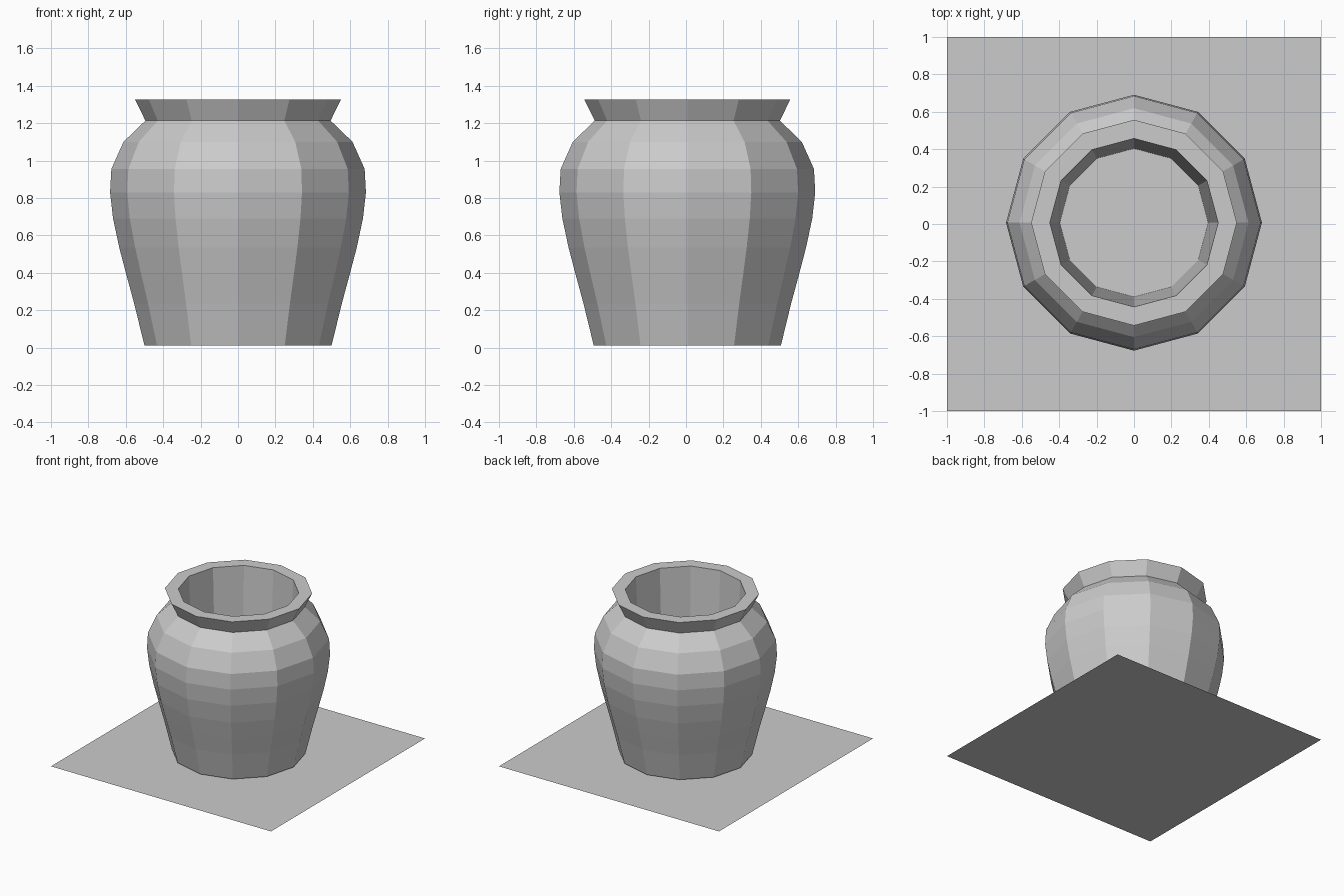
import bpy, bmesh
from math import cos, sin, tau

if "Cube" in bpy.data.objects:
    bpy.data.objects.remove(bpy.data.objects["Cube"])

SIDES = 12
CENTER_Y = 0.007

# Profile (radius, z): base, belly, shoulder, neck, flared rim, then the hollow inside
PROFILE = [
    (0.50, 0.01), (0.555, 0.235), (0.597, 0.39), (0.635, 0.535),
    (0.668, 0.69), (0.684, 0.83), (0.677, 0.955), (0.612, 1.10),
    (0.495, 1.213), (0.55, 1.325), (0.45, 1.325), (0.397, 0.10),
]


def ring(bm, radius, z):
    return [bm.verts.new((radius * cos(tau * i / SIDES),
                          radius * sin(tau * i / SIDES), z)) for i in range(SIDES)]


# Faceted pot
bm = bmesh.new()
rings = [ring(bm, r, z) for r, z in PROFILE]
for low, high in zip(rings, rings[1:]):
    for i in range(SIDES):
        j = (i + 1) % SIDES
        bm.faces.new((low[i], low[j], high[j], high[i]))
bm.faces.new(rings[0][::-1])   # underside
bm.faces.new(rings[-1])        # inner floor
bmesh.ops.recalc_face_normals(bm, faces=bm.faces)
mesh = bpy.data.meshes.new("pot")
bm.to_mesh(mesh)
bm.free()
pot = bpy.data.objects.new("pot", mesh)
pot.location.y = CENTER_Y
bpy.context.collection.objects.link(pot)

# Flat square base sheet
bpy.ops.mesh.primitive_plane_add(size=2, location=(0, 0, 0))
bpy.context.object.name = "base_sheet"
